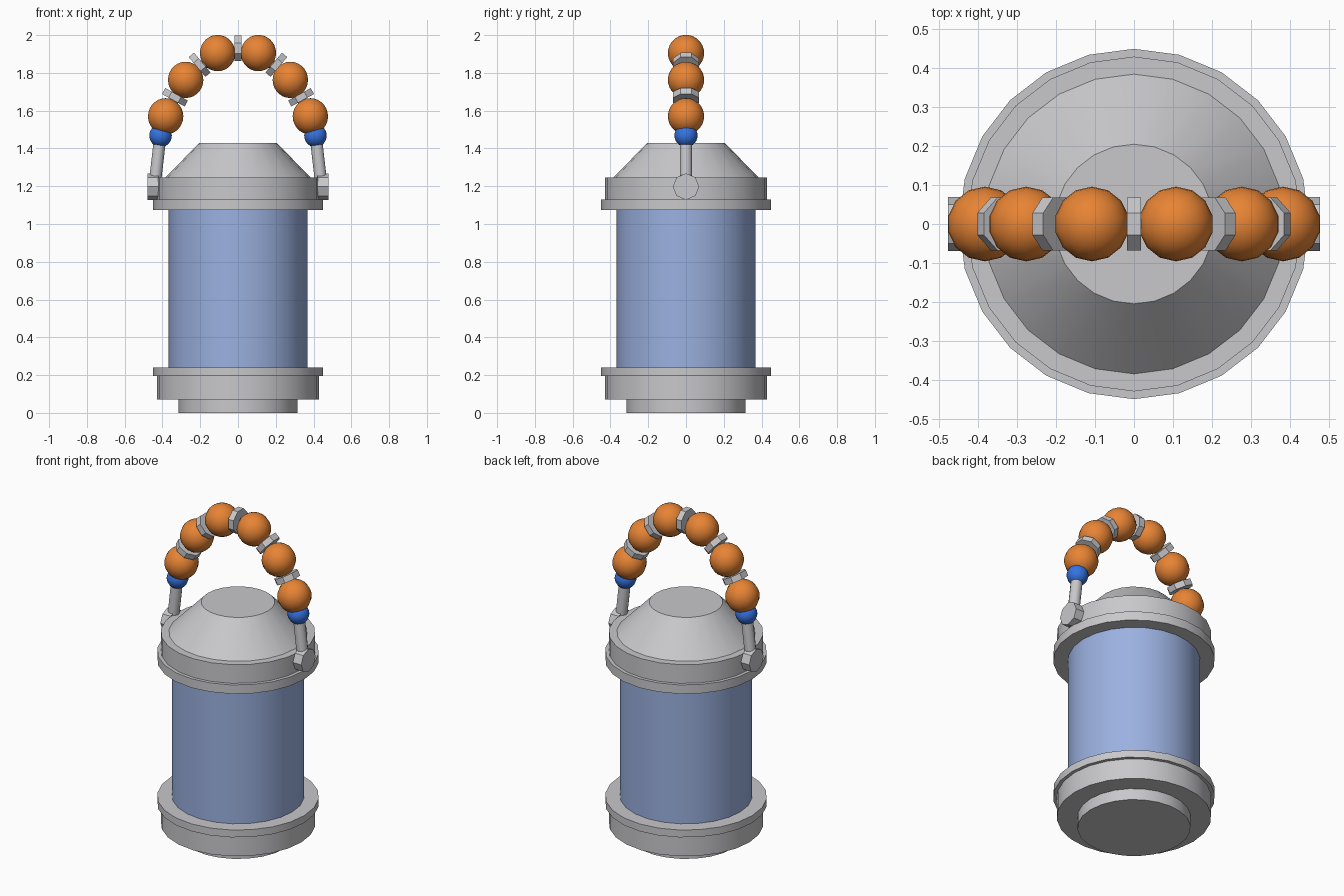
import bpy, bmesh, math
from mathutils import Matrix, Vector

if "Cube" in bpy.data.objects:
    bpy.data.objects.remove(bpy.data.objects["Cube"])


def material(name, rgb):
    m = bpy.data.materials.new(name)
    m.diffuse_color = (*rgb, 1)
    m.use_nodes = True
    m.node_tree.nodes["Principled BSDF"].inputs["Base Color"].default_value = m.diffuse_color
    return m


METAL = material("grey_metal", (0.58, 0.58, 0.60))
GLASS = material("pale_blue_glass", (0.33, 0.44, 0.75))
ORANGE = material("orange_bead", (0.80, 0.23, 0.035))
BLUE = material("blue_bead", (0.035, 0.17, 0.75))


def finish(bm, name, mat):
    bmesh.ops.recalc_face_normals(bm, faces=bm.faces)
    mesh = bpy.data.meshes.new(name)
    bm.to_mesh(mesh)
    bm.free()
    mesh.materials.append(mat)
    obj = bpy.data.objects.new(name, mesh)
    bpy.context.collection.objects.link(obj)
    bpy.ops.object.select_all(action='DESELECT')
    obj.select_set(True)
    bpy.context.view_layer.objects.active = obj
    bpy.ops.object.shade_smooth_by_angle(angle=math.radians(30))
    return obj


def lathe(name, profile, mat, sides=24):
    """Closed solid turned around z from (radius, height) points."""
    bm = bmesh.new()
    rings = []
    for r, z in profile:
        rings.append([bm.verts.new((r * math.cos(2 * math.pi * i / sides),
                                    r * math.sin(2 * math.pi * i / sides), z))
                      for i in range(sides)])
    for a, b in zip(rings, rings[1:]):
        for i in range(sides):
            j = (i + 1) % sides
            bm.faces.new((a[i], a[j], b[j], b[i]))
    bm.faces.new(rings[0])
    bm.faces.new(rings[-1])
    return finish(bm, name, mat)


def rod(name, start, end, radius, mat, sides=8, turn=0.0):
    """Cylinder between two points in the xz plane."""
    a, b = Vector(start), Vector(end)
    d = b - a
    mtx = (Matrix.Translation((a + b) / 2)
           @ Matrix.Rotation(math.atan2(d.x, d.z), 4, 'Y')
           @ Matrix.Rotation(turn, 4, 'Z'))
    bm = bmesh.new()
    bmesh.ops.create_cone(bm, cap_ends=True, segments=sides, radius1=radius,
                          radius2=radius, depth=d.length, matrix=mtx)
    return finish(bm, name, mat)


def ball(name, centre, radius, mat):
    bm = bmesh.new()
    bmesh.ops.create_uvsphere(bm, u_segments=14, v_segments=14, radius=radius,
                              matrix=Matrix.Translation(centre))
    return finish(bm, name, mat)


def washer(name, centre, direction):
    c = Vector(centre)
    d = Vector(direction).normalized() * 0.018
    return rod(name, c - d, c + d, 0.074, METAL, 8, math.pi / 8)


# Lantern body
lathe("base", [(0.315, 0), (0.315, 0.07), (0.43, 0.07), (0.43, 0.195),
               (0.45, 0.195), (0.45, 0.24)], METAL)
lathe("glass_jar", [(0.368, 0.23), (0.368, 1.085)], GLASS)
lathe("lid", [(0.45, 1.075), (0.45, 1.13), (0.43, 1.13), (0.43, 1.245),
              (0.385, 1.245), (0.205, 1.43)], METAL)

# Beaded handle, mirrored left and right
beads = [(0.108, 1.905), (0.277, 1.763), (0.383, 1.57)]
washers = [(0.203, 1.843), (0.334, 1.671)]
washer("top_washer", (0, 0, 1.93), (1, 0, 0))
rod("top_link", (-0.108, 0, 1.91), (0.108, 0, 1.91), 0.025, METAL, 12)

for s, side in ((-1, "left"), (1, "right")):
    for i, (x, z) in enumerate(beads):
        ball(f"{side}_bead_{i + 1}", (s * x, 0, z), 0.096, ORANGE)
    for i, (x, z) in enumerate(washers):
        (x0, z0), (x1, z1) = beads[i], beads[i + 1]
        washer(f"{side}_washer_{i + 1}", (s * x, 0, z),
               (s * (x1 - x0), 0, z1 - z0))
        rod(f"{side}_link_{i + 1}", (s * x0, 0, z0), (s * x1, 0, z1),
            0.025, METAL, 12)
    ball(f"{side}_end_bead", (s * 0.41, 0, 1.468), 0.061, BLUE)
    rod(f"{side}_handle_rod", (s * 0.442, 0, 1.20), (s * 0.413, 0, 1.45),
        0.033, METAL, 14)
    rod(f"{side}_pivot_knob", (s * 0.422, 0, 1.198), (s * 0.478, 0, 1.198),
        0.07, METAL, 8)
